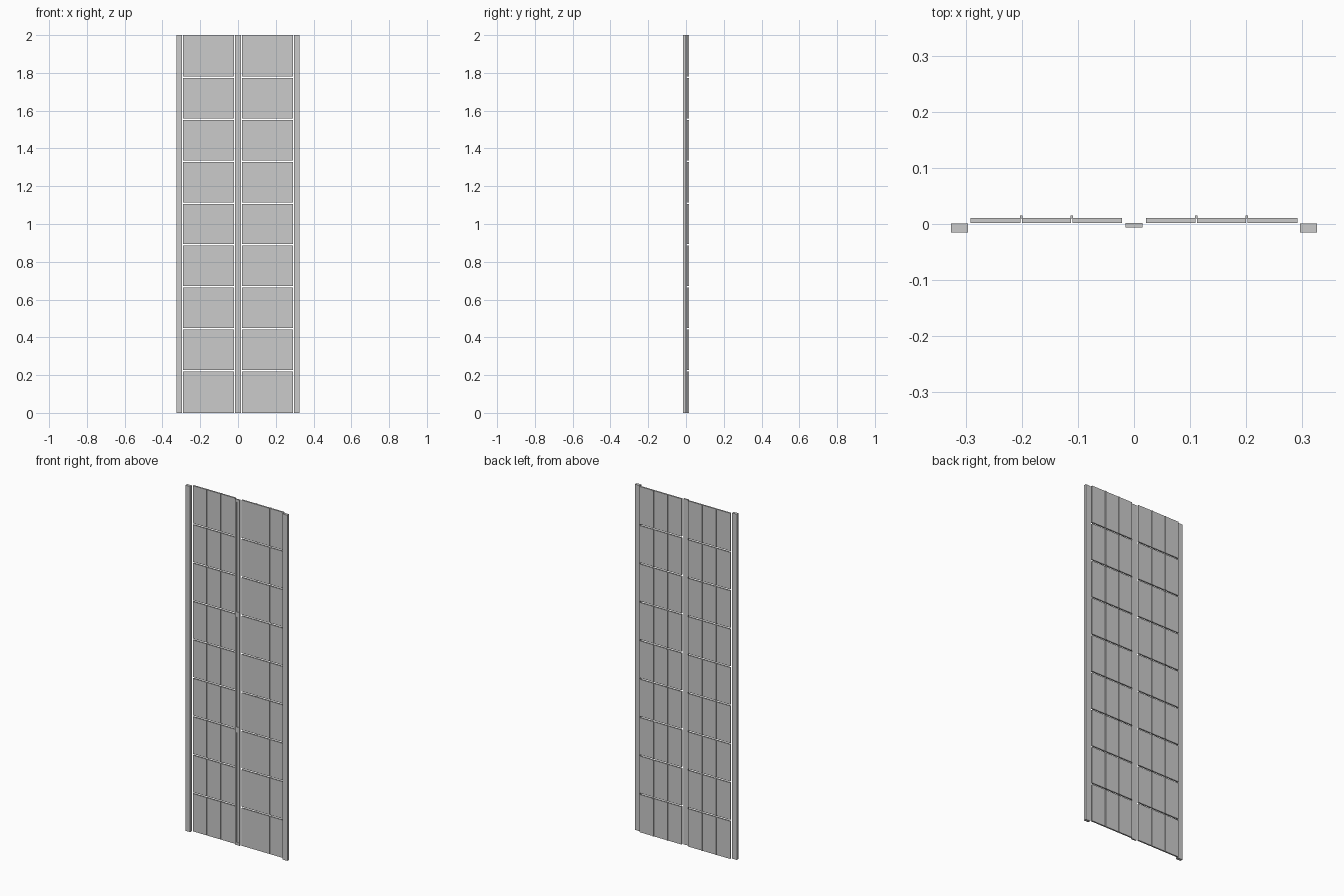
import bpy, bmesh
from mathutils import Vector

if "Cube" in bpy.data.objects:
    bpy.data.objects.remove(bpy.data.objects["Cube"])


def add_box(bm, x0, x1, y0, y1, z0, z1):
    geo = bmesh.ops.create_cube(bm, size=1)
    size = Vector((x1 - x0, y1 - y0, z1 - z0))
    mid = Vector((x0 + x1, y0 + y1, z0 + z1)) / 2
    for v in geo["verts"]:
        v.co = Vector(a * b for a, b in zip(v.co, size)) + mid


def make_part(name, boxes, mirror=False):
    me = bpy.data.meshes.new(name)
    bm = bmesh.new()
    for b in boxes:
        add_box(bm, *b)
    bm.to_mesh(me)
    bm.free()
    ob = bpy.data.objects.new(name, me)
    bpy.context.collection.objects.link(ob)
    if mirror:
        m = ob.modifiers.new("Mirror", 'MIRROR')
        m.use_axis[0] = True
        m.use_mirror_merge = False
    return ob


HEIGHT, ROWS, COLS = 2.0, 9, 3
ROW = HEIGHT / ROWS
GAP = 0.004      # half of the open joint between rows
SEAM = 0.001     # half of the seam between slats
INNER, OUTER = 0.021, 0.291
COL = (OUTER - INNER) / COLS

# outer side rails
make_part("side_rail", [(0.296, 0.326, -0.015, 0.001, 0, HEIGHT)], True)

# panel rows of three slats, with ribs covering the seams at the back
slats, ribs = [], []
for r in range(ROWS):
    z0 = r * ROW + (GAP if r else 0)
    z1 = (r + 1) * ROW - (GAP if r < ROWS - 1 else 0)
    for c in range(COLS):
        x0 = INNER + c * COL
        slats.append((x0 + (SEAM if c else 0),
                      x0 + COL - (SEAM if c < COLS - 1 else 0),
                      0.002, 0.0105, z0, z1))
        if c:
            ribs.append((x0 - 0.0022, x0 + 0.0022, 0.0095, 0.015, z0, z1))
make_part("panel_slats", slats, True)
make_part("seam_ribs", ribs, True)

# centre post: grooved channel
make_part("post_flange", [(0.006, 0.015, -0.006, 0.0015, 0, HEIGHT)], True)
make_part("post_groove_floor", [(-0.006, 0.006, -0.001, 0.0015, 0, HEIGHT)])

# blocks filling the groove at the ends and thirds
blocks = []
for i in range(4):
    z = i * HEIGHT / 3
    blocks.append((-0.006, 0.006, -0.006, -0.001,
                   max(0, z - 0.015), min(HEIGHT, z + 0.015)))
make_part("post_blocks", blocks)
